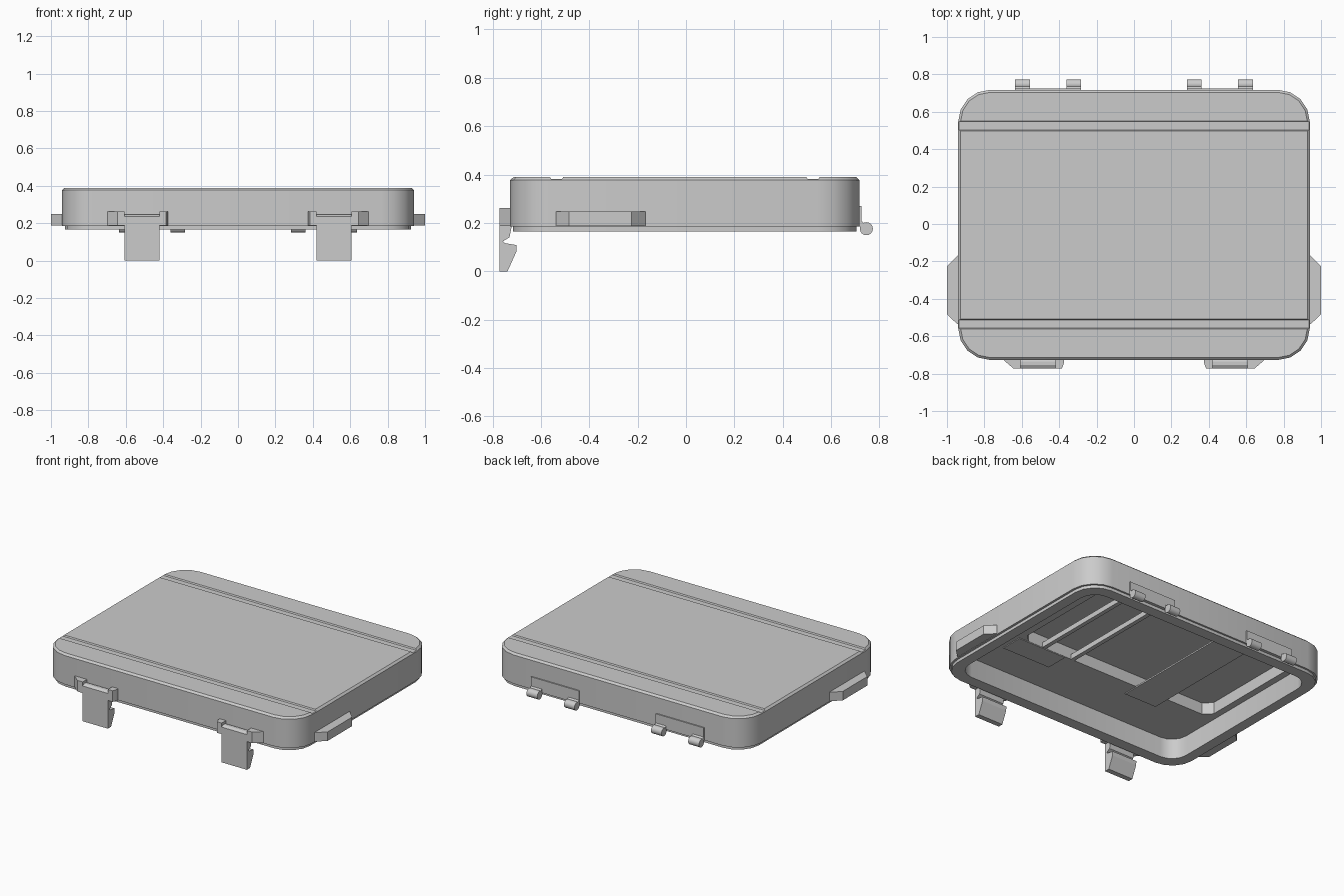
import bpy, bmesh, math

if "Cube" in bpy.data.objects:
    bpy.data.objects.remove(bpy.data.objects["Cube"])

CY = -0.005   # body centre in y
LEDGE = 0.30  # underside of the inner ledge
ROOF = 0.378  # underside of the pocket roof


def finish(name, bm, mirror=False, smooth=None):
    bmesh.ops.recalc_face_normals(bm, faces=bm.faces)
    me = bpy.data.meshes.new(name)
    bm.to_mesh(me)
    bm.free()
    ob = bpy.data.objects.new(name, me)
    bpy.context.collection.objects.link(ob)
    if mirror:
        ob.modifiers.new("mirror", 'MIRROR')
    if smooth:
        shade(ob, smooth)
    return ob


def shade(ob, deg=35):
    bpy.ops.object.select_all(action='DESELECT')
    ob.select_set(True)
    bpy.context.view_layer.objects.active = ob
    bpy.ops.object.shade_smooth_by_angle(angle=math.radians(deg))


def loft(name, rings, **kw):
    """Closed solid through a list of rings of equal point count."""
    bm = bmesh.new()
    vs = [[bm.verts.new(p) for p in r] for r in rings]
    n = len(vs[0])
    for a, b in zip(vs, vs[1:]):
        for i in range(n):
            j = (i + 1) % n
            bm.faces.new((a[i], a[j], b[j], b[i]))
    bm.faces.new(vs[0][::-1])
    bm.faces.new(vs[-1])
    return finish(name, bm, **kw)


def prism(name, pts, axis, a, b, **kw):
    """Extrude a 2D profile along x (points are y, z) or z (points are x, y)."""
    def put(p, t):
        return (t, p[0], p[1]) if axis == 'x' else (p[0], p[1], t)
    return loft(name, [[put(p, t) for p in pts] for t in (a, b)], **kw)


def box(name, x0, x1, y0, y1, z0, z1, **kw):
    return prism(name, [(x0, y0), (x1, y0), (x1, y1), (x0, y1)], 'z', z0, z1, **kw)


def rounded(hx, hy, r, z, cx=0, cy=CY, seg=4):
    """Rounded rectangle ring at height z."""
    out = []
    for k, (sx, sy) in enumerate([(1, 1), (-1, 1), (-1, -1), (1, -1)]):
        for i in range(seg + 1):
            t = math.pi / 2 * (k + i / seg)
            out.append((cx + sx * (hx - r) + r * math.cos(t),
                        cy + sy * (hy - r) + r * math.sin(t), z))
    return out


def cut(target, cutter):
    cutter.hide_render = True
    m = target.modifiers.new("cut", 'BOOLEAN')
    m.operation = 'DIFFERENCE'
    m.solver = 'EXACT'
    m.object = cutter
    bpy.context.view_layer.objects.active = target
    bpy.ops.object.modifier_apply(modifier=m.name)
    bpy.data.objects.remove(cutter)


# Lid shell: stepped lower lip, walls, chamfered top edge
lid = loft("lid_shell", [
    rounded(0.925, 0.71, 0.155, 0.165),
    rounded(0.925, 0.71, 0.155, 0.185),
    rounded(0.94, 0.722, 0.17, 0.185),
    rounded(0.94, 0.722, 0.17, 0.377),
    rounded(0.927, 0.709, 0.157, 0.389)])

# Hollow underside, and a deeper pocket toward the back
cut(lid, loft("cavity_cutter", [rounded(0.855, 0.635, 0.11, 0.10),
                                rounded(0.855, 0.635, 0.11, LEDGE)]))
cut(lid, loft("pocket_cutter", [
    rounded(0.735, 0.43, 0.05, 0.22, -0.075, 0.165, seg=1),
    rounded(0.735, 0.43, 0.05, ROOF, -0.075, 0.165, seg=1)]))

# Two shallow grooves across the top
for gy in (-0.535, 0.525):
    cut(lid, prism("groove_cutter", [(gy - 0.03, 0.395), (gy - 0.022, 0.381),
                                     (gy + 0.022, 0.381), (gy + 0.03, 0.395)],
                   'x', -1.1, 1.1))
shade(lid)

# Interior fittings: rods over the pocket, strap and thin pad
for i, x in enumerate((0.265, 0.49)):
    box(f"pocket_rod_{i}", x - 0.014, x + 0.014, -0.26, 0.59, LEDGE - 0.004, LEDGE + 0.03)
box("inner_strap", -0.48, -0.24, -0.37, 0.59, LEDGE - 0.006, LEDGE + 0.004)
box("inner_pad", 0.32, 0.68, -0.42, -0.267, LEDGE - 0.005, LEDGE + 0.002)

# Side handles
prism("side_handle", [(0.93, -0.54), (0.945, -0.535), (1.0, -0.483), (1.0, -0.225),
                      (0.945, -0.17), (0.93, -0.165)], 'z', 0.188, 0.248, mirror=True)

# Latch mounts: a pair of prongs on each side of the latch
prism("latch_mount_outer", [(0.606, -0.715), (0.698, -0.715), (0.698, -0.727),
                            (0.645, -0.772), (0.606, -0.772)], 'z', 0.188, 0.262, mirror=True)
prism("latch_mount_inner", [(0.375, -0.715), (0.42, -0.715), (0.42, -0.772),
                            (0.385, -0.772), (0.375, -0.745)], 'z', 0.188, 0.262, mirror=True)

# Latches with a hooked lower end
prism("latch", [(-0.772, 0.0), (-0.738, 0.0), (-0.702, 0.08), (-0.7, 0.108),
                (-0.748, 0.116), (-0.757, 0.124), (-0.73, 0.14), (-0.72, 0.19),
                (-0.72, 0.235), (-0.735, 0.245), (-0.755, 0.245), (-0.772, 0.235)],
      'x', 0.42, 0.606, mirror=True)

# Hinge plates and barrels
box("hinge_plate", 0.283, 0.637, 0.705, 0.725, 0.185, 0.27, mirror=True)
for i, (x0, x1) in enumerate(((0.283, 0.36), (0.557, 0.637))):
    ring = [(0.746 + 0.027 * math.cos(t * math.pi / 8), 0.176 + 0.027 * math.sin(t * math.pi / 8))
            for t in range(16)]
    prism(f"hinge_barrel_{i}", ring, 'x', x0, x1, mirror=True, smooth=30)
    prism(f"hinge_arm_{i}", [(0.71, 0.187), (0.735, 0.182), (0.737, 0.198), (0.724, 0.21),
                             (0.71, 0.21)], 'x', x0, x1, mirror=True)
